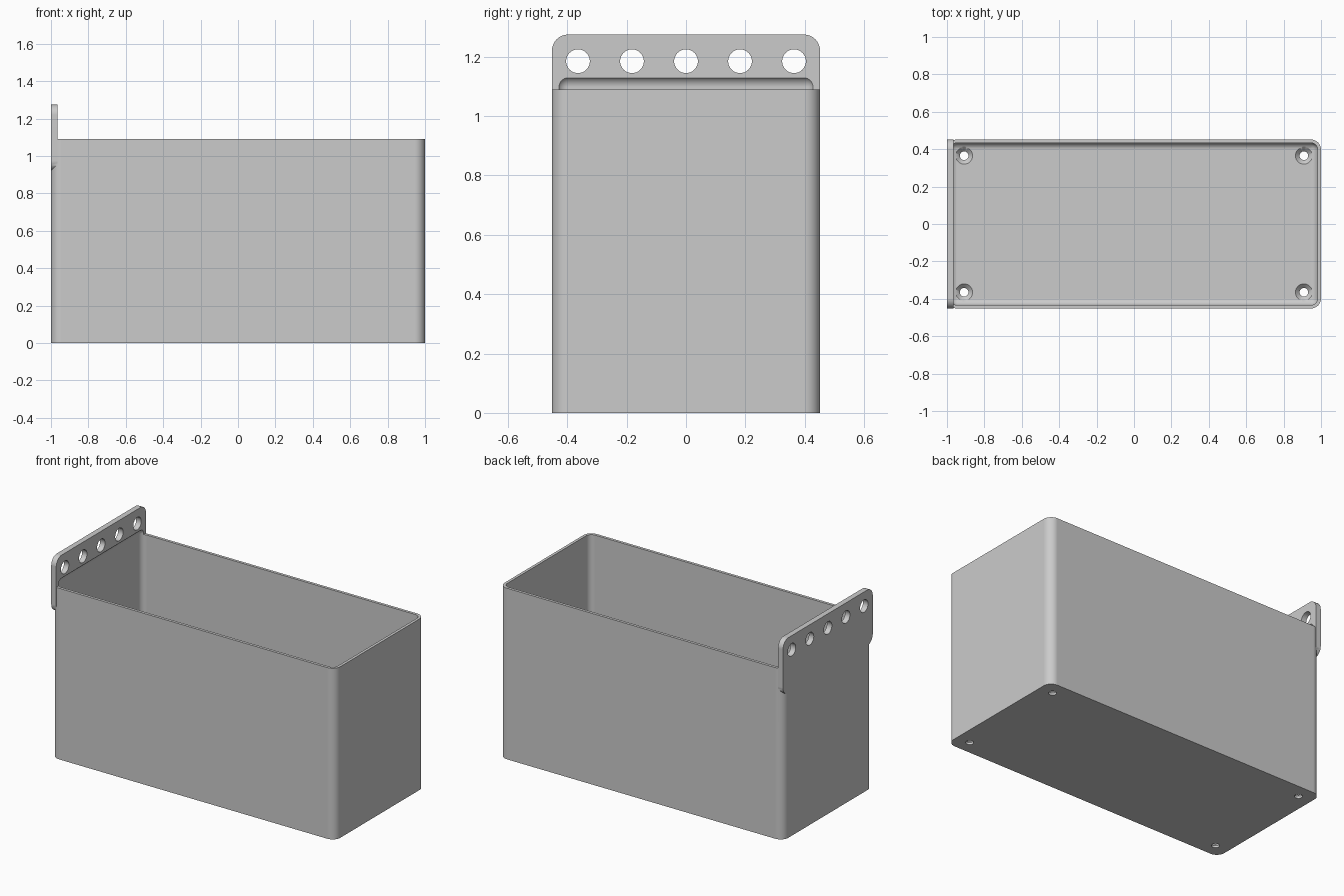
import bpy
import bmesh
from math import pi
from mathutils import Matrix, Vector

default = bpy.data.objects.get("Cube")
if default:
    bpy.data.objects.remove(default, do_unlink=True)

# Main dimensions
HALF_Y = 0.452
RIM = 1.09
WALL = 0.018
FLOOR = 0.036
ROUND = 0.055
INNER_ROUND = ROUND - WALL

grey = bpy.data.materials.new("plain grey")
grey.use_nodes = True
colour = (0.6, 0.6, 0.6, 1)
grey.diffuse_color = colour
grey.node_tree.nodes["Principled BSDF"].inputs["Base Color"].default_value = colour


def finish(name, bm):
    """Turn a bmesh into a linked object."""
    bmesh.ops.recalc_face_normals(bm, faces=bm.faces)
    mesh = bpy.data.meshes.new(name)
    bm.to_mesh(mesh)
    bm.free()
    mesh.materials.append(grey)
    obj = bpy.data.objects.new(name, mesh)
    bpy.context.collection.objects.link(obj)
    return obj


def rounded_block(name, low, high, radius, axis=None):
    """Block with edges along one axis rounded, or all edges if axis is None."""
    low, high = Vector(low), Vector(high)
    bm = bmesh.new()
    place = Matrix.Translation((low + high) / 2) @ Matrix.Diagonal((*(high - low), 1))
    bmesh.ops.create_cube(bm, size=1, matrix=place)
    edges = [e for e in bm.edges if axis is None
             or abs((e.verts[0].co - e.verts[1].co).normalized()[axis]) > 0.9]
    bmesh.ops.bevel(bm, geom=edges, offset=radius, segments=8, profile=0.5,
                    affect='EDGES')
    return finish(name, bm)


def drills(name, centres, r1, r2, depth, turn=Matrix()):
    """Several separate round cutters in one mesh."""
    bm = bmesh.new()
    for c in centres:
        bmesh.ops.create_cone(bm, cap_ends=True, segments=40, radius1=r1, radius2=r2,
                              depth=depth, matrix=Matrix.Translation(c) @ turn)
    return finish(name, bm)


def combine(target, tool, operation):
    """Apply a boolean and discard the tool."""
    tool.hide_render = True
    mod = target.modifiers.new(tool.name, 'BOOLEAN')
    mod.operation = operation
    mod.solver = 'EXACT'
    mod.object = tool
    bpy.context.view_layer.objects.active = target
    bpy.ops.object.modifier_apply(modifier=mod.name)
    bpy.data.objects.remove(tool, do_unlink=True)


# Outer bin body with rounded upright corners
bin_body = rounded_block("hanging_bin", (-1, -HALF_Y, 0), (1, HALF_Y, RIM), ROUND, 2)

# Hanging plate merged into the end wall
plate = rounded_block("hanging_plate", (-1, -HALF_Y, 0.92),
                      (-0.965, HALF_Y, 1.275), ROUND, 0)
combine(bin_body, plate, 'UNION')

# Filleted cavity, whose top also scoops the plate just above the rim
cavity = rounded_block("cavity", (WALL - 1, WALL - HALF_Y, FLOOR),
                       (1 - WALL, HALF_Y - WALL, 1.135), INNER_ROUND)
combine(bin_body, cavity, 'DIFFERENCE')

# Row of hanging holes
row = [(-0.98, i * 0.182, 1.185) for i in range(-2, 3)]
combine(bin_body, drills("plate_holes", row, 0.04, 0.04, 0.2,
                         Matrix.Rotation(pi / 2, 4, 'Y')), 'DIFFERENCE')

# Countersunk drain holes in the floor corners
corners = [(sx * 0.908, sy * 0.365) for sx in (-1, 1) for sy in (-1, 1)]
combine(bin_body, drills("floor_holes", [(x, y, 0) for x, y in corners],
                         0.023, 0.023, 0.2), 'DIFFERENCE')
combine(bin_body, drills("countersinks", [(x, y, FLOOR - 0.009) for x, y in corners],
                         0.023, 0.049, 0.026), 'DIFFERENCE')

# Smooth fillets with crisp edges and flat walls
bpy.ops.object.select_all(action='DESELECT')
bin_body.select_set(True)
bpy.context.view_layer.objects.active = bin_body
bpy.ops.object.shade_smooth_by_angle(angle=pi / 6)
weighted = bin_body.modifiers.new("flat walls", 'WEIGHTED_NORMAL')
weighted.keep_sharp = True
